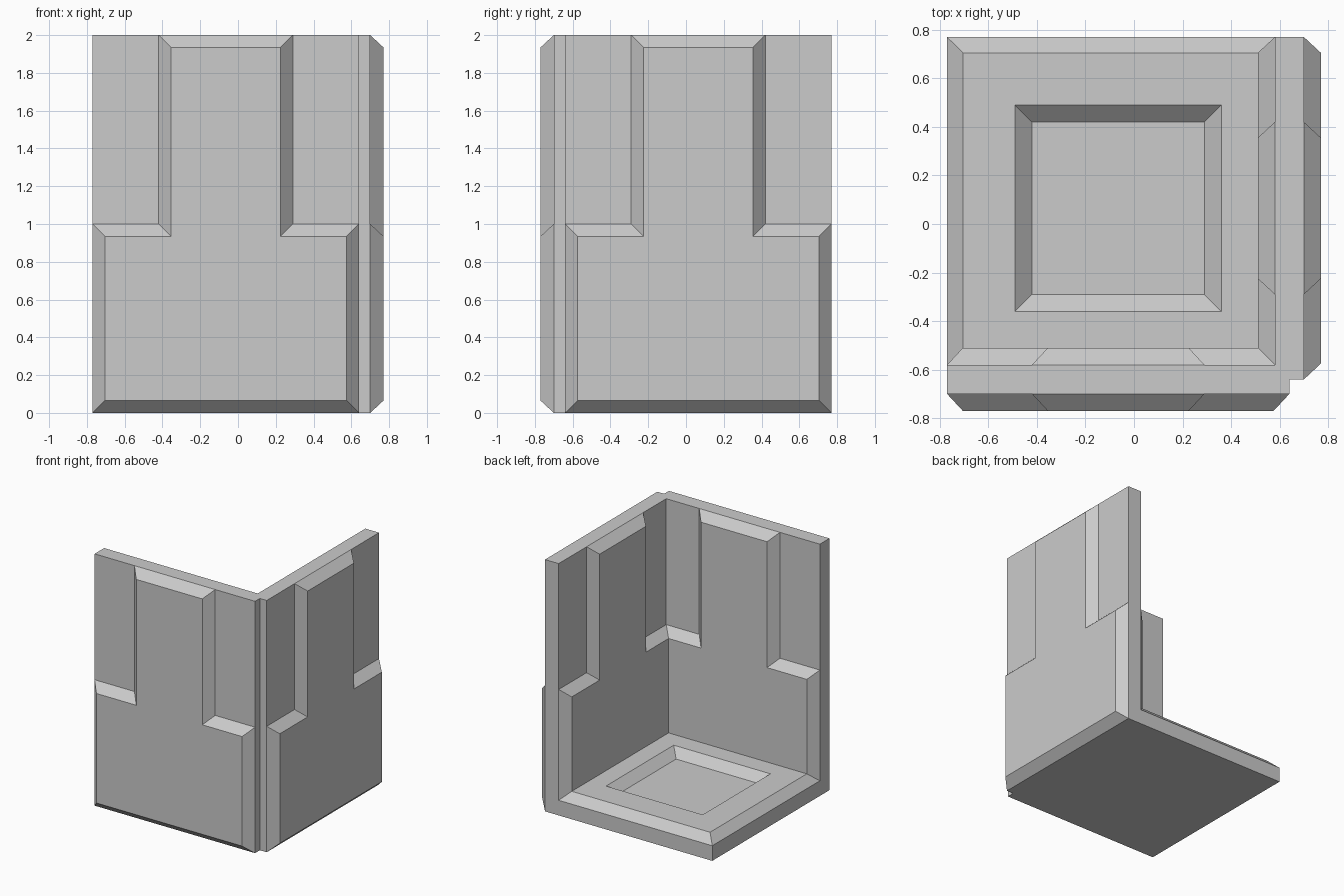
import bpy, bmesh

if "Cube" in bpy.data.objects:
    bpy.data.objects.remove(bpy.data.objects["Cube"])

LO, HI = -0.77, 0.64      # plate extents along its length
B = 0.065                 # bevel size


def loft(name, rings, place):
    """Closed solid through rings of (outline, depth); place maps (u, v, depth) to xyz."""
    bm = bmesh.new()
    loops = [[bm.verts.new(place(u, v, d)) for u, v in pts] for pts, d in rings]
    n = len(loops[0])
    for a, b in zip(loops, loops[1:]):
        for i in range(n):
            j = (i + 1) % n
            bm.faces.new((a[i], a[j], b[j], b[i]))
    bm.faces.new(loops[0][::-1])
    bm.faces.new(loops[-1])
    bmesh.ops.recalc_face_normals(bm, faces=bm.faces)
    me = bpy.data.meshes.new(name)
    bm.to_mesh(me)
    bm.free()
    ob = bpy.data.objects.new(name, me)
    bpy.context.collection.objects.link(ob)
    return ob


def rect(u0, u1, v0, v1, k=0.0):
    return [(u0 + k, v0 + k), (u1 - k, v0 + k), (u1 - k, v1 - k), (u0 + k, v1 - k)]


def tee(k=0.0):
    """Wide lower half, narrow upper half, inset by k."""
    return [(LO + k, k), (HI - k, k), (HI - k, 1 - k), (0.29 - k, 1 - k),
            (0.29 - k, 2 - k), (-0.42 + k, 2 - k), (-0.42 + k, 1 - k), (LO + k, 1 - k)]


def on_front(u, v, d):
    return (u, -d, v)


def on_right(u, v, d):
    return (d, -u, v)


def on_floor(u, v, d):
    return (u, -v, d)


# Floor tile: bevelled rim and square sunken centre
floor = loft("corner_tile", [
    (rect(LO, HI, LO, HI), 0.0),
    (rect(LO, HI, LO, HI), 0.12),
    (rect(LO, HI, LO, HI, B), 0.12 + B),
    (rect(-0.49, 0.36, -0.49, 0.36), 0.12 + B),
    (rect(-0.49, 0.36, -0.49, 0.36, 0.07), 0.12)], on_floor)

# Two walls: thin slab plus T panel raised on both sides
parts = []
for side, place in (("front", on_front), ("right", on_right)):
    parts.append(loft(side + "_wall_slab", [
        (rect(LO, HI, 0, 2), 0.58), (rect(LO, HI, 0, 2), 0.70)], place))
    parts.append(loft(side + "_wall_panel", [
        (tee(B), 0.51), (tee(), 0.58), (tee(), 0.70), (tee(B), 0.77)], place))

# Fuse everything into one clean solid
for p in parts:
    m = floor.modifiers.new(p.name, 'BOOLEAN')
    m.operation, m.solver, m.object = 'UNION', 'EXACT', p
bpy.context.view_layer.objects.active = floor
floor.select_set(True)
for p in parts:
    bpy.ops.object.modifier_apply(modifier=p.name)
    bpy.data.objects.remove(p)
